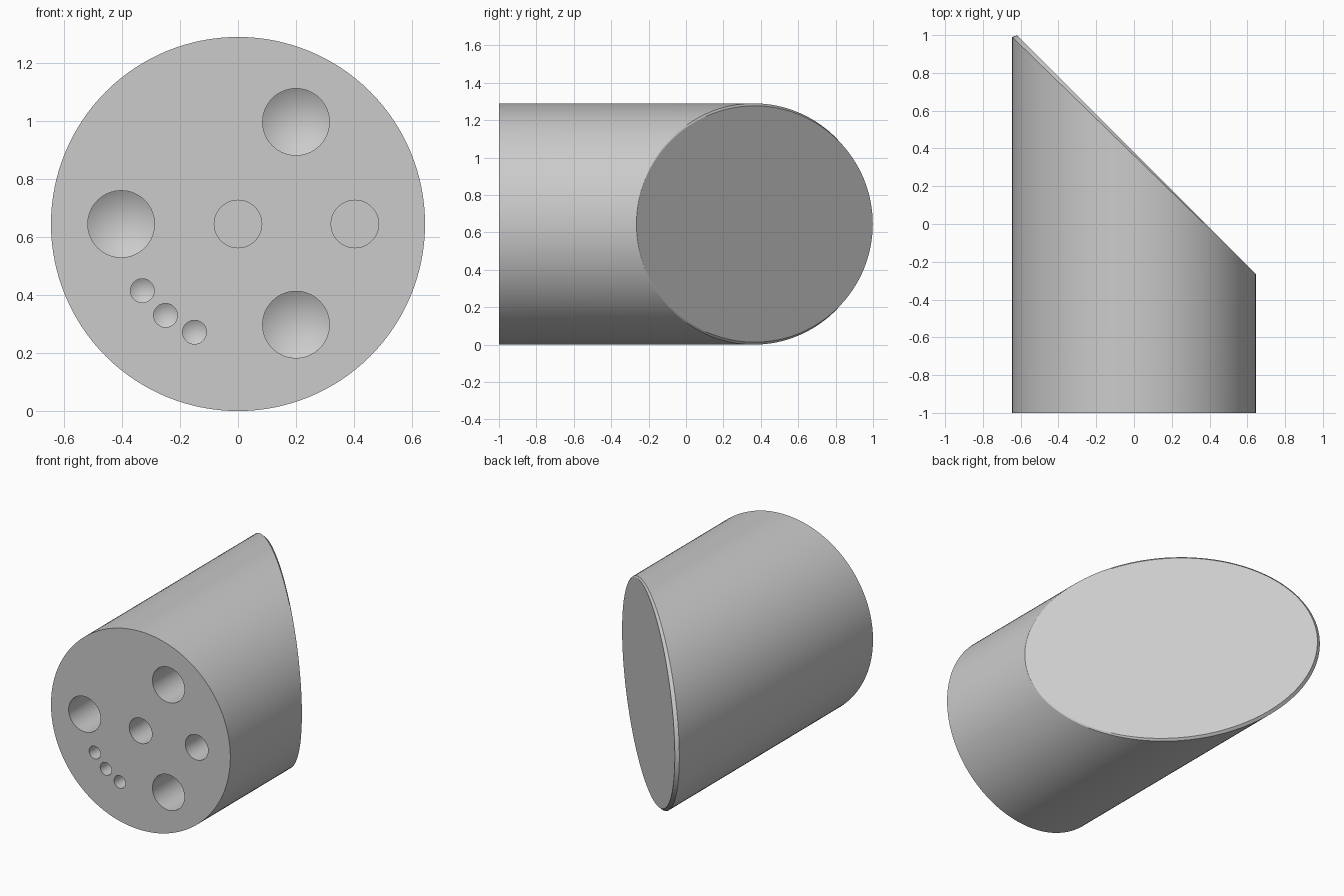
import bpy, bmesh, math

old = bpy.data.objects.get("Cube")
if old:
    bpy.data.objects.remove(old, do_unlink=True)

R = 0.645            # body radius, also height of its axis
FRONT = -1.0         # y of the flat front end
CUT = 0.38           # slanted end lies on x + y = CUT
CHAMFER = 0.0205     # rim inset, growing from nothing at +x to full at -x


def circle(r, n, cx=0.0, cz=0.0):
    return [(cx + r * math.cos(2 * math.pi * i / n),
             cz + r * math.sin(2 * math.pi * i / n)) for i in range(n)]


def bridge(bm, a, b):
    n = len(a)
    for i in range(n):
        j = (i + 1) % n
        bm.faces.new((a[i], a[j], b[j], b[i]))


def finish(bm, name):
    bmesh.ops.remove_doubles(bm, verts=bm.verts, dist=1e-5)
    bmesh.ops.recalc_face_normals(bm, faces=bm.faces)
    me = bpy.data.meshes.new(name)
    bm.to_mesh(me)
    bm.free()
    ob = bpy.data.objects.new(name, me)
    bpy.context.collection.objects.link(ob)
    return ob


# Material
grey = bpy.data.materials.new("light_grey")
grey.use_nodes = True
colour = (0.6, 0.6, 0.6, 1.0)
grey.diffuse_color = colour
grey.node_tree.nodes["Principled BSDF"].inputs["Base Color"].default_value = colour

# Body: round bar with a slanted end and a tapering chamfer on its rim
bm = bmesh.new()
outline = circle(R, 128)
front = [bm.verts.new((x, FRONT, R + z)) for x, z in outline]
rim = [bm.verts.new((x, CUT - x - 0.035 * (R - x) / (2 * R), R + z)) for x, z in outline]
slant = []
for x, z in outline:
    xi = R + (x - R) * (1 - CHAMFER)
    slant.append(bm.verts.new((xi, CUT - xi, R + z * (1 - CHAMFER))))
bridge(bm, front, rim)
bridge(bm, rim, slant)
bm.faces.new(front)
bm.faces.new(slant)
body = finish(bm, "slanted_cylinder_body")
body.data.materials.append(grey)

# Holes in the front: x, z, radius, depth, pointed bottom
holes = [
    (0.20, 0.997, 0.115, 0.5, True),
    (-0.403, R, 0.115, 0.5, True),
    (0.20, 0.298, 0.115, 0.5, True),
    (0.0, R, 0.082, 0.4, False),
    (0.403, R, 0.082, 0.4, False),
    (-0.33, 0.415, 0.041, 0.25, True),
    (-0.25, 0.33, 0.041, 0.25, True),
    (-0.15, 0.272, 0.041, 0.25, True),
]
bm = bmesh.new()
for x, z, r, depth, pointed in holes:
    pts = circle(r, 64, x, z)
    mouth = [bm.verts.new((px, FRONT - 0.05, pz)) for px, pz in pts]
    base = [bm.verts.new((px, FRONT + depth, pz)) for px, pz in pts]
    bm.faces.new(mouth)
    bridge(bm, mouth, base)
    if pointed:
        tip = bm.verts.new((x, FRONT + depth + 0.6 * r, z))
        for i in range(len(base)):
            bm.faces.new((base[i], base[(i + 1) % len(base)], tip))
    else:
        bm.faces.new(base)
cutter = finish(bm, "hole_cutter")
cutter.data.materials.append(grey)
cutter.hide_render = True

# Drill the holes, then drop the cutter
mod = body.modifiers.new("holes", 'BOOLEAN')
mod.operation = 'DIFFERENCE'
mod.solver = 'EXACT'
mod.object = cutter
for ob in bpy.context.selected_objects:
    ob.select_set(False)
body.select_set(True)
bpy.context.view_layer.objects.active = body
bpy.ops.object.modifier_apply(modifier=mod.name)
bpy.data.objects.remove(cutter, do_unlink=True)
bpy.ops.object.shade_smooth_by_angle(angle=math.radians(20))
